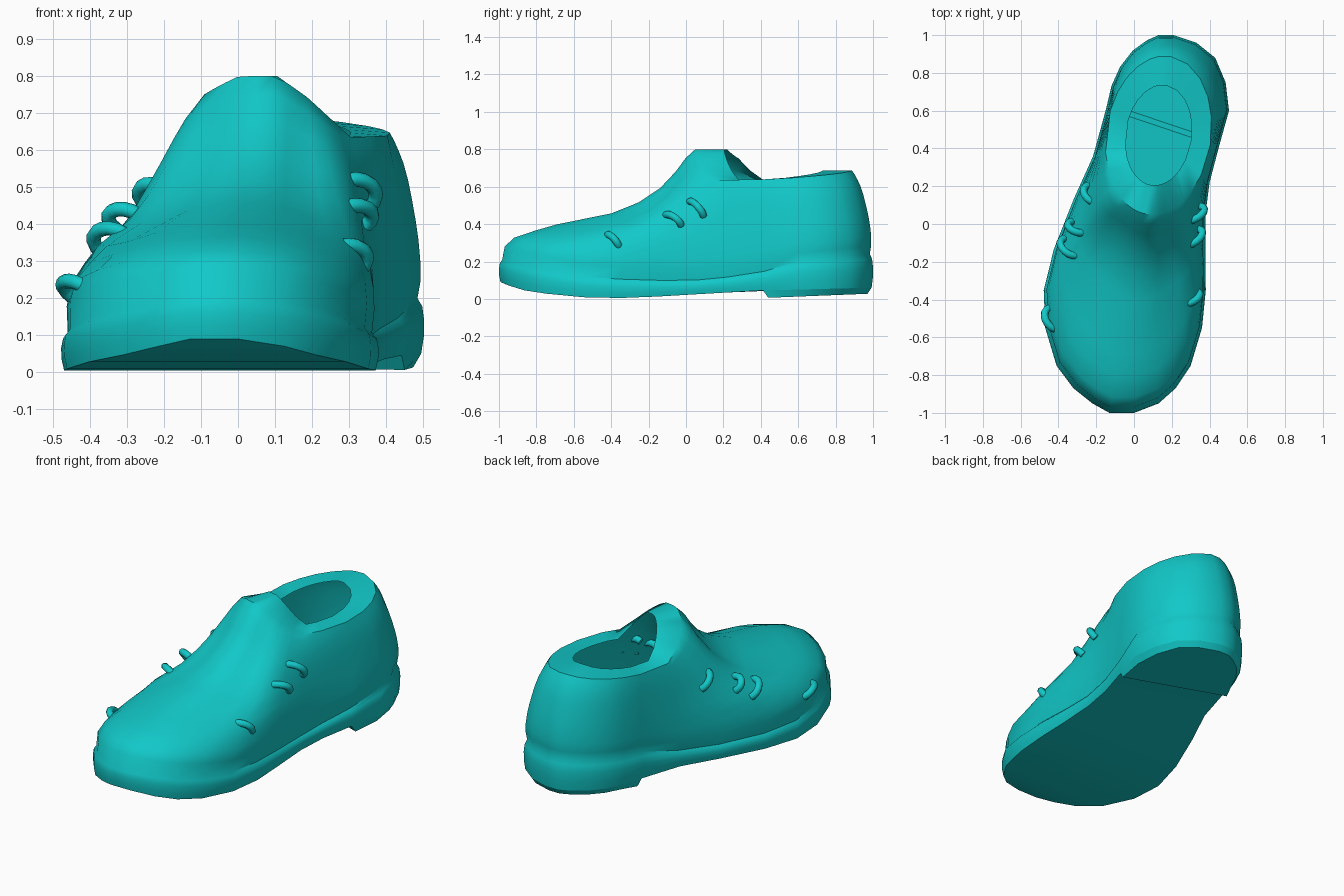
import bpy, bmesh, math
from mathutils import Vector

cube = bpy.data.objects.get("Cube")
if cube:
    bpy.data.objects.remove(cube)

teal = bpy.data.materials.new("teal")
teal.use_nodes = True
teal.diffuse_color = (0.006, 0.58, 0.58, 1)
teal.node_tree.nodes["Principled BSDF"].inputs["Base Color"].default_value = teal.diffuse_color


def interp(table, v):
    """Piecewise linear lookup in a list of (key, value)."""
    if v <= table[0][0]:
        return table[0][1]
    for (a, p), (b, q) in zip(table, table[1:]):
        if v <= b:
            return p + (q - p) * (v - a) / (b - a)
    return table[-1][1]


def finish(obj, angle):
    obj.data.materials.clear()
    obj.data.materials.append(teal)
    bpy.ops.object.select_all(action='DESELECT')
    obj.select_set(True)
    bpy.context.view_layer.objects.active = obj
    bpy.ops.object.shade_smooth_by_angle(angle=math.radians(angle))


def loft(name, rings, first_strip, angle):
    """Skin closed rings; the first ring is floored with strips between mirrored points."""
    bm = bmesh.new()
    vs = [[bm.verts.new(p) for p in ring] for ring in rings]
    n = len(rings[0])
    for lo, hi in zip(vs, vs[1:]):
        for i in range(n):
            j = (i + 1) % n
            bm.faces.new((lo[i], lo[j], hi[j], hi[i]))
    low = vs[0]
    for i in range(first_strip, n // 2 - 1):
        bm.faces.new((low[i], low[i + 1], low[n - 2 - i], low[n - 1 - i]))
    bmesh.ops.recalc_face_normals(bm, faces=bm.faces)
    me = bpy.data.meshes.new(name)
    bm.to_mesh(me)
    bm.free()
    obj = bpy.data.objects.new(name, me)
    bpy.context.collection.objects.link(obj)
    finish(obj, angle)


# Footprint rows: y, right edge x, left edge x
rows = [(-1, -.13, 0), (-.95, -.22, .13), (-.87, -.32, .22), (-.75, -.41, .3),
        (-.55, -.47, .36), (-.35, -.478, .38), (-.15, -.43, .378), (.05, -.36, .378),
        (.22, -.275, .4), (.41, -.195, .45), (.6, -.15, .503), (.75, -.115, .485),
        (.88, -.05, .43), (.96, .04, .33), (1, .13, .21)]
# The right edge is sampled further back, so rows lie square to the slanted foot
right_edge = [(y, a) for y, a, b in rows]
slant = [(-.2, 0), (.41, .2), (.6, .13), (1, 0)]
foot = []
for y, a, b in reversed(rows):
    back = y + interp(slant, y)
    foot.append(Vector((interp(right_edge, back), back, 0)))
foot += [Vector((b, y, 0)) for y, a, b in rows]


def inset(points, dist):
    """Move outline points inward along their corner normals."""
    out = []
    for i, p in enumerate(points):
        t = points[(i + 1) % len(points)] - points[i - 1]
        out.append(p + Vector((-t.y, t.x, 0)).normalized() * dist)
    return out


sole_bottom = [(-1, .09), (-.95, .07), (-.85, .04), (-.6, .01), (-.3, .004), (.4, .045), (1, .06)]
sole_top = [(-1, .21), (-.8, .16), (-.5, .11), (0, .095), (.35, .13), (.6, .2), (1, .24)]


def sole_ring(dist, f):
    ring = []
    for p, q in zip(foot, inset(foot, dist)):
        lo, hi = interp(sole_bottom, p.y), interp(sole_top, p.y)
        ring.append((q.x, q.y, lo + (hi - lo) * f))
    return ring


# Sole wall with a soft seam at its top
rings = [sole_ring(d, f) for d, f in ((.008, 0), (.001, .3), (0, .6), (.005, .85))]

# Heel block hangs under the rear rows of the sole
heel_rows = 6
heel = foot[:heel_rows] + foot[-heel_rows:]
heel_top = rings[0][:heel_rows] + rings[0][-heel_rows:]
heel_base = [(p.x, p.y, .005 + .04 * (p.y - .41)) for p in inset(heel, .03)]
loft("heel", [heel_base, heel_top], 0, 40)

# Upper: each footprint point rises along a ray to the collar
centre = Vector((.13, .47, 0))
rim_height = [(-180, .69), (-110, .65), (-75, .635), (-45, .75), (-20, .8), (2, .8),
              (18, .745), (32, .685), (45, .635), (90, .64), (180, .69)]
toe_profile = [(0, 0), (.02, .12), (.07, .2), (.18, .265), (.29, .32), (.57, .42),
               (.71, .52), (.82, .65), (.9, .8), (.95, .92), (1, 1)]
side_profile = [(0, 0), (0, .1), (0, .22), (.06, .35), (.15, .47), (.27, .6),
                (.4, .72), (.55, .82), (.7, .89), (.85, .95), (1, 1)]


def collar(p, rx, ry):
    """Point of the slanted collar oval in the direction of p."""
    d = p - centre
    u, v = (d.x - .08 * d.y) / rx, d.y / ry
    q = centre + d / math.hypot(u, v)
    q.z = interp(rim_height, math.degrees(math.atan2(u, -v)))
    return q


tucked = inset(foot, .018)
bulged = inset(foot, .01)
for k, ((rt, ht), (rs, hs)) in enumerate(zip(toe_profile, side_profile)):
    ring = []
    for p, t, b in zip(foot, tucked, bulged):
        top = collar(p, .28, .42)
        reach = (Vector((top.x, top.y, 0)) - p).length
        w = min(1, max(0, (reach - .08) / .85))
        r, h = rs + (rt - rs) * w, hs + (ht - hs) * w
        base = t if k == 0 else b
        z0 = interp(sole_top, p.y)
        ring.append((base.x + (top.x - base.x) * r, base.y + (top.y - base.y) * r,
                     z0 + (top.z - z0) * h))
    rings.append(ring)

# The flat rim closes the collar inward around the opening
rings.append([collar(p, .175, .265) for p in foot])
loft("sole_and_upper", rings, heel_rows - 1, 40)

# Lace loops: start and end points on the upper
loops = [((.3, .015, .525), (.375, .09, .46)), ((.29, -.115, .45), (.365, -.03, .41)),
         ((.28, -.425, .345), (.35, -.36, .29)), ((-.47, -.45, .22), (-.425, -.56, .24)),
         ((-.39, -.08, .34), (-.33, -.17, .39)), ((-.35, .01, .4), (-.29, -.05, .44)),
         ((-.265, .2, .46), (-.215, .11, .51))]
for i, (a, b) in enumerate(loops):
    a, b = Vector(a), Vector(b)
    out = Vector((math.copysign(.7, a.x), -.1, .5))
    cu = bpy.data.curves.new("lace_loop", 'CURVE')
    cu.dimensions = '3D'
    cu.bevel_depth = .02
    cu.bevel_resolution = 2
    cu.use_fill_caps = True
    sp = cu.splines.new('POLY')
    sp.points.add(8)
    for k, pt in enumerate(sp.points):
        s = math.pi * k / 8
        pos = a.lerp(b, .5 - .5 * math.cos(s)) + out * (.06 * math.sin(s) - .03)
        pt.co = (*pos, 1)
    obj = bpy.data.objects.new("lace_loop_%d" % (i + 1), cu)
    bpy.context.collection.objects.link(obj)
    bpy.ops.object.select_all(action='DESELECT')
    obj.select_set(True)
    bpy.context.view_layer.objects.active = obj
    bpy.ops.object.convert(target='MESH')
    finish(bpy.context.view_layer.objects.active, 50)
